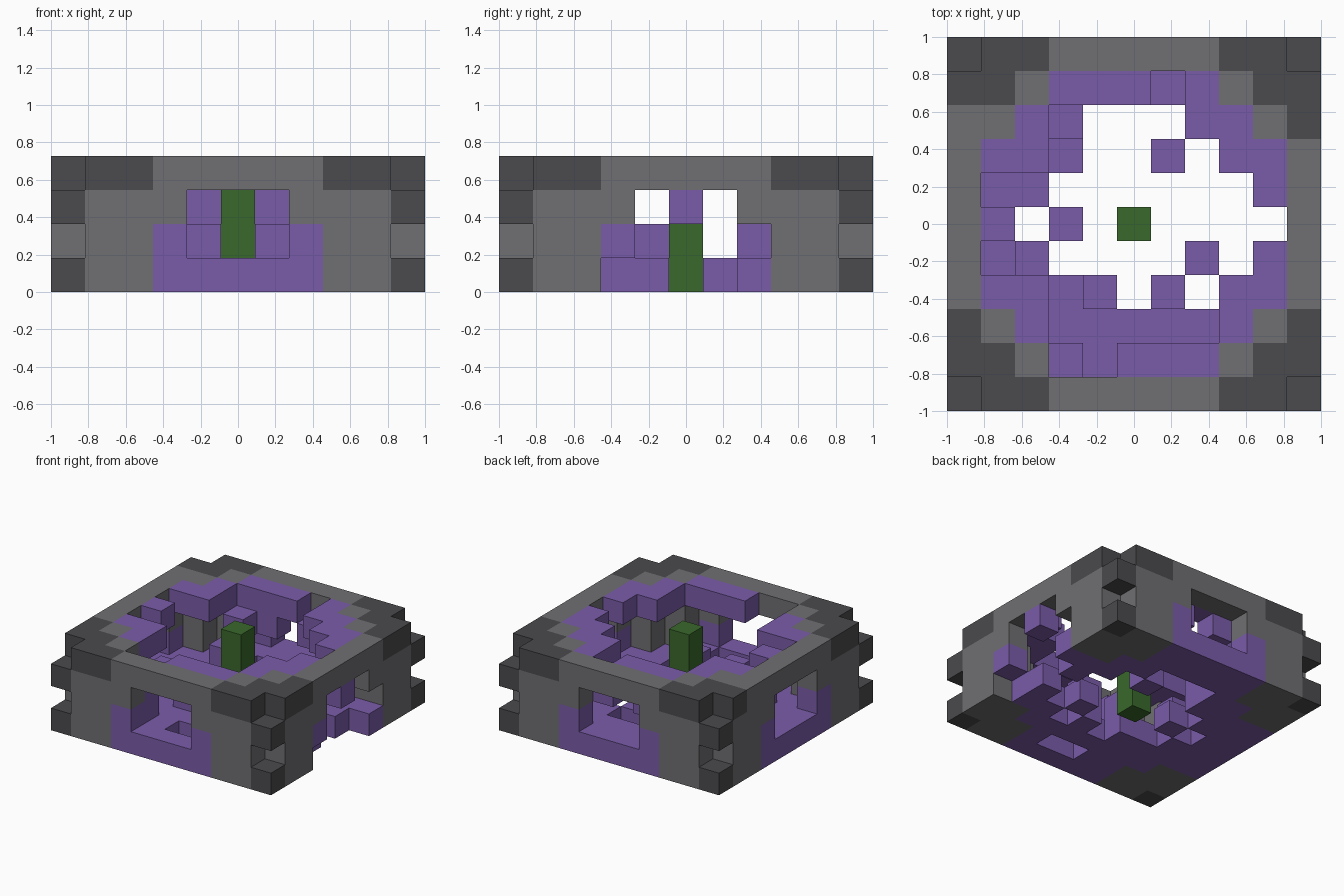
import bpy
import bmesh
from mathutils import Vector

cube = bpy.data.objects.get("Cube")
if cube:
    bpy.data.objects.remove(cube, do_unlink=True)

N = 11
S = 2 / N
MID = range(4, 7)
WIDE = range(3, 8)

# Floor and top rim plans, back row first
FLOOR = """
DGGPPPPPGGD
GGGPPPPPGGG
GGPP...PPGG
PPPP..P.PPP
PPP......P.
PP.P.......
PPP....P.P.
PPPPP.P.PP.
GGPPPPPPPGG
GGGPP..PGGG
DGGPPPPPGGD
"""
RIM = """
.DDGGGGGDD.
DDGPPP.PGDD
GGP....PPGD
GPP.....PPG
G........PG
GP........G
G........PG
GPP.....PPG
DGP.....PGD
DDG..PPPGDD
.DDGGGGGDD.
"""


def make_material(name, colour):
    mat = bpy.data.materials.new(name)
    mat.use_nodes = True
    mat.diffuse_color = (*colour, 1)
    mat.node_tree.nodes["Principled BSDF"].inputs["Base Color"].default_value = (*colour, 1)
    return mat


MATS = {
    "D": make_material("dark stone", (0.07, 0.07, 0.077)),
    "G": make_material("grey stone", (0.162, 0.157, 0.165)),
    "P": make_material("purple growth", (0.195, 0.107, 0.397)),
    "E": make_material("green pillar", (0.042, 0.14, 0.025)),
}
KEYS = list(MATS)


def plan(text, level):
    """Turn a drawn plan into blocks at one level."""
    rows = text.split()[::-1]
    return {(i, j, level): c for j, row in enumerate(rows)
            for i, c in enumerate(row) if c != "."}


def build(name, cells, solid):
    """Make one mesh from blocks, leaving out faces hidden between blocks."""
    bm = bmesh.new()
    for cell, colour in cells.items():
        base = Vector(cell)
        for axis in range(3):
            for side in (0, 1):
                step = list(cell)
                step[axis] += 2 * side - 1
                if tuple(step) in solid:
                    continue
                u, v = (axis + 1) % 3, (axis + 2) % 3
                verts = []
                for a, b in ((0, 0), (1, 0), (1, 1), (0, 1)):
                    p = base.copy()
                    p[axis] += side
                    p[u] += a
                    p[v] += b
                    verts.append(bm.verts.new((p.x * S - 1, p.y * S - 1, p.z * S)))
                if not side:
                    verts.reverse()
                bm.faces.new(verts).material_index = KEYS.index(colour)
    bmesh.ops.remove_doubles(bm, verts=bm.verts, dist=S / 100)
    mesh = bpy.data.meshes.new(name)
    bm.to_mesh(mesh)
    bm.free()
    for mat in MATS.values():
        mesh.materials.append(mat)
    bpy.context.collection.objects.link(bpy.data.objects.new(name, mesh))


floor = plan(FLOOR, 0)
rim = plan(RIM, 3)

# Walls with a window in three sides and a ruined doorway on the left side
walls = {}
for k in (1, 2):
    for t in range(1, N - 1):
        colour = "P" if k == 1 and t in WIDE else "G"
        if t not in MID:
            for i, j in ((t, 0), (t, N - 1), (0, t)):
                walls[i, j, k] = colour
        gap = range(4, 8) if k == 1 else MID
        if t not in gap:
            walls[N - 1, t, k] = colour
    # Thickened inner corners
    for sx in (False, True):
        for sy in (False, True):
            for a, b in ((1, 1), (1, 2), (2, 1)):
                walls[N - 1 - a if sx else a, N - 1 - b if sy else b, k] = "G"
walls[N - 1, 5, 2] = "P"

# Corner blocks set between the notches
corners = {(i, j, 2): "D" for i in (0, N - 1) for j in (0, N - 1)}

# Loose growth standing inside the room
growth = {(i, j, 1): "P" for i, j in ((4, 3), (6, 3), (2, 4), (3, 7), (3, 1))}
growth.update({(i, j, 2): "P" for i, j in ((3, 1), (3, 8), (4, 9), (6, 9))})

# Central pillar
pillar = {(5, 5, k): "E" for k in range(4)}

parts = {"floor": floor, "walls": walls, "corner_blocks": corners,
         "inner_growth": growth, "top_rim": rim, "center_pillar": pillar}
solid = set().union(*parts.values())
for name, cells in parts.items():
    build(name, cells, solid)
